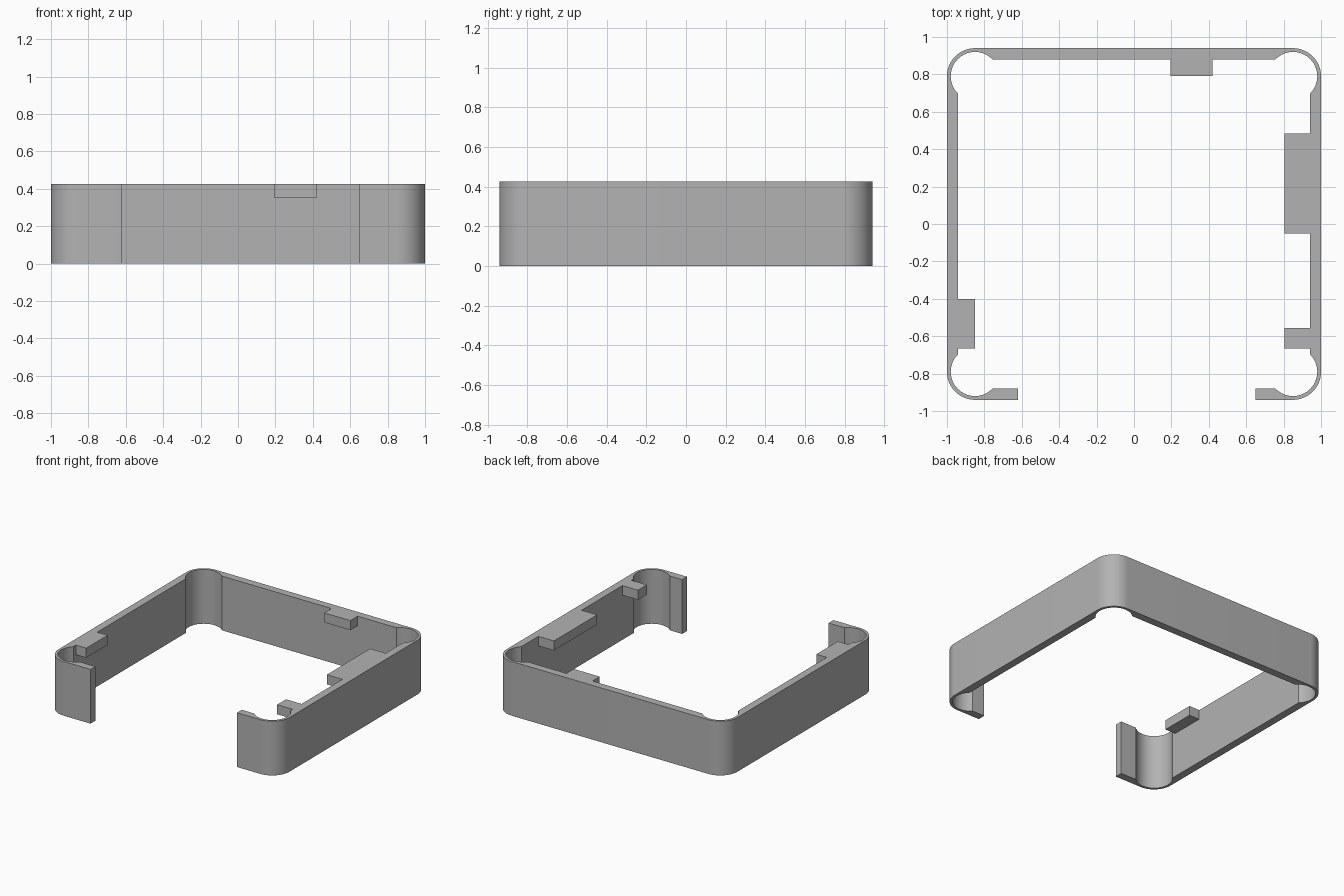
import bpy, bmesh
from math import radians, cos, sin, acos, degrees

cube = bpy.data.objects.get("Cube")
if cube:
    bpy.data.objects.remove(cube, do_unlink=True)

HEIGHT = 0.425
HALF_X, HALF_Y = 1.0, 0.94
WALL = 0.06          # wall thickness
OUTER_R = 0.15       # outside corner radius
POCKET_R = 0.13      # round relief inside each corner
TAB_Z = 0.35         # underside of the tabs
STEPS = 20

grey = bpy.data.materials.new("plain grey")
grey.use_nodes = True
colour = (0.45, 0.45, 0.45, 1)
grey.diffuse_color = colour
grey.node_tree.nodes["Principled BSDF"].inputs["Base Color"].default_value = colour


def extrude_profile(name, points, z0, z1):
    """Make a closed prism from a flat outline."""
    bm = bmesh.new()
    face = bm.faces.new([bm.verts.new((x, y, z0)) for x, y in points])
    top = bmesh.ops.extrude_face_region(bm, geom=[face])["geom"]
    verts = [v for v in top if isinstance(v, bmesh.types.BMVert)]
    bmesh.ops.translate(bm, verts=verts, vec=(0, 0, z1 - z0))
    bmesh.ops.recalc_face_normals(bm, faces=bm.faces)
    mesh = bpy.data.meshes.new(name)
    bm.to_mesh(mesh)
    bm.free()
    mesh.materials.append(grey)
    obj = bpy.data.objects.new(name, mesh)
    bpy.context.collection.objects.link(obj)
    return obj


def corner_arc(sx, sy, radius, middle, half_sweep):
    """Clockwise arc about one corner centre, angles in degrees."""
    cx, cy = sx * (HALF_X - OUTER_R), sy * (HALF_Y - OUTER_R)
    angles = [radians(middle + half_sweep * (1 - 2 * i / STEPS)) for i in range(STEPS + 1)]
    return [(cx + radius * cos(a), cy + radius * sin(a)) for a in angles]


# Open wall: outer outline one way round, inner outline back again
corners = [(-1, -1, 225), (-1, 1, 135), (1, 1, 45), (1, -1, -45)]
pocket_sweep = 45 + degrees(acos((OUTER_R - WALL) / POCKET_R))
left_end, right_end = 0.65, -0.62

outer = [(right_end, -HALF_Y)]
inner = [(right_end, WALL - HALF_Y)]
for sx, sy, middle in corners:
    outer += corner_arc(sx, sy, OUTER_R, middle, 45)
    inner += corner_arc(sx, sy, POCKET_R, middle, pocket_sweep)
outer.append((left_end, -HALF_Y))
inner.append((left_end, WALL - HALF_Y))

wall = extrude_profile("surround_wall", outer + inner[::-1], 0, HEIGHT)
bpy.context.view_layer.objects.active = wall
wall.select_set(True)
bpy.ops.object.shade_smooth_by_angle(angle=radians(30))

# Tabs along the top inside edge
side, back = HALF_X - WALL, HALF_Y - WALL
tabs = {
    "back_tab": (0.195, 0.42, 0.79, back),
    "left_long_tab": (0.805, side, -0.05, 0.485),
    "left_short_tab": (0.805, side, -0.665, -0.555),
    "right_tab": (-side, -0.85, -0.665, -0.40),
}
for name, (x0, x1, y0, y1) in tabs.items():
    extrude_profile(name, [(x0, y0), (x1, y0), (x1, y1), (x0, y1)], TAB_Z, HEIGHT)
